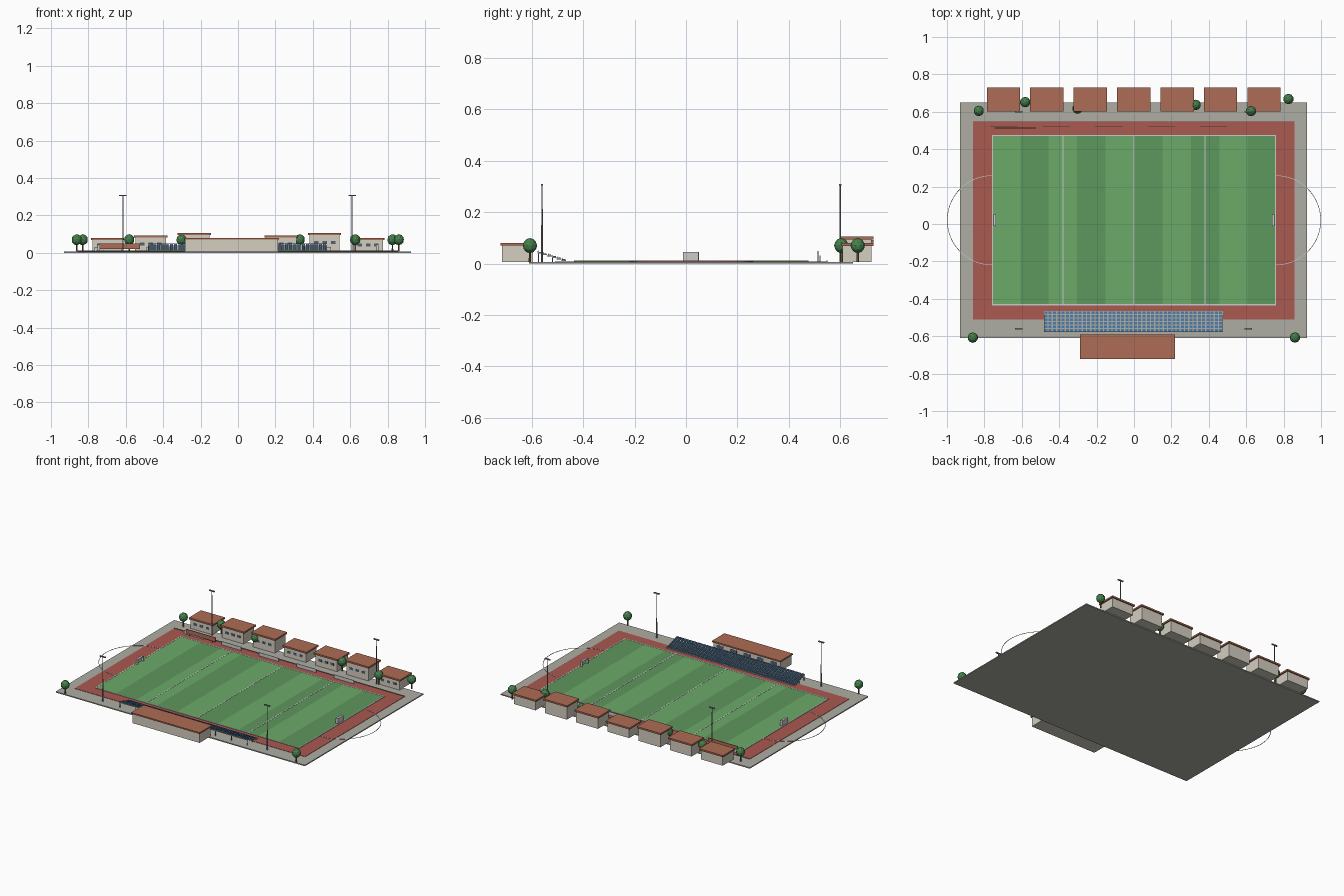
import bpy, bmesh, math
from mathutils import Matrix, Vector

if "Cube" in bpy.data.objects:
    bpy.data.objects.remove(bpy.data.objects["Cube"])


def mat(name, r, g, b):
    m = bpy.data.materials.new(name)
    m.diffuse_color = (r, g, b, 1)
    m.use_nodes = True
    m.node_tree.nodes["Principled BSDF"].inputs["Base Color"].default_value = m.diffuse_color
    return m


PAVING = mat("paving", 0.42, 0.42, 0.37)
TRACK = mat("track_red", 0.40, 0.10, 0.08)
GRASS_A = mat("grass_light", 0.15, 0.40, 0.14)
GRASS_B = mat("grass_dark", 0.11, 0.31, 0.11)
WHITE = mat("white", 0.85, 0.85, 0.83)
WALL = mat("wall", 0.66, 0.62, 0.53)
ROOF = mat("roof_tile", 0.42, 0.15, 0.09)
GLASS = mat("glass", 0.08, 0.12, 0.18)
SEAT = mat("seat_blue", 0.07, 0.20, 0.42)
METAL = mat("metal", 0.25, 0.26, 0.28)
LEAF = mat("leaf", 0.06, 0.22, 0.07)
BARK = mat("bark", 0.20, 0.11, 0.05)


def finish(bm, name, material):
    me = bpy.data.meshes.new(name)
    bm.to_mesh(me)
    bm.free()
    me.materials.append(material)
    ob = bpy.data.objects.new(name, me)
    bpy.context.collection.objects.link(ob)
    return ob


def boxes(name, material, items):
    """One object from boxes given as (x0, x1, y0, y1, z0, z1)."""
    bm = bmesh.new()
    for x0, x1, y0, y1, z0, z1 in items:
        c = Vector((x0 + x1, y0 + y1, z0 + z1)) / 2
        bmesh.ops.create_cube(bm, size=1, matrix=Matrix.Translation(c)
                              @ Matrix.Diagonal((x1 - x0, y1 - y0, z1 - z0, 1)))
    return finish(bm, name, material)


def cone(name, material, x, y, z0, z1, r0, r1, seg=8):
    bm = bmesh.new()
    bmesh.ops.create_cone(bm, cap_ends=True, segments=seg, radius1=r0, radius2=r1, depth=z1 - z0,
                          matrix=Matrix.Translation((x, y, (z0 + z1) / 2)))
    return finish(bm, name, material)


# ground, track and striped pitch
boxes("paved_base", PAVING, [(-0.93, 0.925, -0.61, 0.65, 0, 0.007)])
boxes("running_track", TRACK, [(-0.86, 0.857, -0.51, 0.55, 0.006, 0.009)])
FX, FY0, FY1, FZ = 0.76, -0.435, 0.477, 0.011
w = 2 * FX / 10
for k, (name, m) in enumerate((("grass_stripes_light", GRASS_A), ("grass_stripes_dark", GRASS_B))):
    boxes(name, m, [(-FX + i * w, -FX + (i + 1) * w, FY0, FY1, 0.008, FZ)
                    for i in range(k, 10, 2)])

# pitch lines
lines = [(x - 0.003, x + 0.003, FY0, FY1, FZ - 0.001, FZ + 0.001)
         for x in (-0.757, -0.38, 0, 0.38, 0.757)]
lines += [(-FX, FX, y - 0.003, y + 0.003, FZ - 0.001, FZ + 0.001) for y in (FY0 + 0.003, FY1 - 0.003)]
boxes("pitch_lines", WHITE, lines)

# track edge rail along the far side
boxes("far_kerb", METAL, [(-0.86, 0.857, 0.547, 0.551, 0.007, 0.012)])

# half-circle lane lines beyond each end
for s in (-1, 1):
    bm = bmesh.new()
    prev = None
    for i in range(33):
        a = -math.pi / 2 + math.pi * i / 32
        ring = [bm.verts.new((s * (0.76 + r * math.cos(a)), 0.02 + r * math.sin(a), z))
                for r, z in ((0.237, 0.0085), (0.240, 0.0085), (0.240, 0.0105), (0.237, 0.0105))]
        if prev:
            for j in range(4):
                bm.faces.new((prev[j], prev[j - 1], ring[j - 1], ring[j]))
        prev = ring
    bmesh.ops.recalc_face_normals(bm, faces=bm.faces)
    finish(bm, "end_lane_line", WHITE)

# goals: posts, crossbar, and net panels
for s in (-1, 1):
    f, b = s * 0.738, s * 0.752
    lo, hi = min(f, b), max(f, b)
    t = 0.0015
    boxes("goal_frame", WHITE, [(f - t, f + t, y - t, y + t, FZ, 0.045) for y in (-0.011, 0.049)]
          + [(f - t, f + t, -0.0125, 0.0505, 0.042, 0.045)])
    boxes("goal_net", WHITE, [(b - 0.0005, b + 0.0005, -0.011, 0.049, FZ, 0.044),
                              (lo, hi, -0.011, 0.049, 0.0435, 0.0445)]
          + [(lo, hi, y - 0.0005, y + 0.0005, FZ, 0.044) for y in (-0.011, 0.049)])

# grandstand: stepped treads, seats and supports
BX0, BX1, ROWS, COLS = -0.482, 0.475, 6, 42
treads, seats, props = [], [], []
for r in range(ROWS):
    y = -0.466 - r * 0.0185
    z = 0.014 + r * 0.0058
    treads.append((BX0, BX1, y - 0.0185, y, z - 0.003, z))
    step = (BX1 - BX0) / COLS
    for c in range(COLS):
        x = BX0 + (c + 0.15) * step
        seats.append((x, x + step * 0.7, y - 0.014, y - 0.003, z, z + 0.003))
        seats.append((x, x + step * 0.7, y - 0.016, y - 0.014, z, z + 0.007))
for i in range(9):
    x = BX0 + 0.004 + i * (BX1 - BX0 - 0.008) / 8
    props.append((x - 0.002, x + 0.002, -0.576, -0.572, 0.007, 0.042))
    props.append((x - 0.002, x + 0.002, -0.522, -0.518, 0.007, 0.026))
props.append((BX0, BX1, -0.577, -0.575, 0.046, 0.049))
boxes("stand_treads", PAVING, treads)
boxes("stand_seats", SEAT, seats)
boxes("stand_supports", METAL, props)

# clubhouse behind the stand
boxes("clubhouse_walls", WALL, [(-0.284, 0.214, -0.715, -0.598, 0.007, 0.071)])
boxes("clubhouse_roof", ROOF, [(-0.29, 0.22, -0.722, -0.59, 0.071, 0.08)])
boxes("clubhouse_windows", GLASS, [(x - 0.025, x + 0.025, -0.599, -0.5965, 0.04, 0.058)
                                   for x in (-0.235, -0.135, -0.035, 0.065, 0.165)])

# row of seven houses on the far side
for i in range(7):
    x = -0.698 + i * 0.2322
    top = (0.08, 0.092, 0.105)[i % 3]
    zw = 0.007 + (top - 0.019) * 0.55
    boxes("house_walls", WALL, [(x - 0.081, x + 0.081, 0.609, 0.722, 0.007, top - 0.011)])
    boxes("house_roof", ROOF, [(x - 0.089, x + 0.089, 0.602, 0.73, top - 0.011, top)])
    boxes("house_windows", GLASS, [(x + d - 0.012, x + d + 0.012, 0.607, 0.61, zw - 0.007, zw + 0.008)
                                   for d in (-0.045, 0, 0.045)])

# red display board and low barriers along the far touchline
boxes("display_board", ROOF, [(-0.745, -0.525, 0.511, 0.515, 0.02, 0.049)])
boxes("board_legs", METAL, [(x - 0.002, x + 0.002, 0.512, 0.516, 0.008, 0.022) for x in (-0.72, -0.55)])
boxes("barrier_panels", WHITE, [(x - 0.073, x + 0.073, 0.52, 0.523, 0.009, 0.032)
                                for x in (-0.695, -0.415, -0.135, 0.145, 0.425)])

# floodlights
for x in (-0.615, 0.61):
    for y in (-0.56, 0.6):
        cone("floodlight_pole", METAL, x, y, 0.006, 0.306, 0.0035, 0.0025)
        boxes("floodlight_head", METAL, [(x - 0.02, x + 0.02, y - 0.004, y + 0.004, 0.303, 0.31)])

# low-poly trees
for x, y in ((-0.862, -0.607), (0.86, -0.607), (-0.83, 0.605), (-0.582, 0.652),
             (-0.302, 0.617), (0.33, 0.637), (0.626, 0.604), (0.826, 0.668)):
    cone("tree_trunk", BARK, x, y, 0.006, 0.05, 0.005, 0.004, 6)
    bm = bmesh.new()
    bmesh.ops.create_icosphere(bm, subdivisions=2, radius=0.028,
                               matrix=Matrix.Translation((x, y, 0.07)) @ Matrix.Diagonal((1, 1, 1.05, 1)))
    finish(bm, "tree_crown", LEAF)
